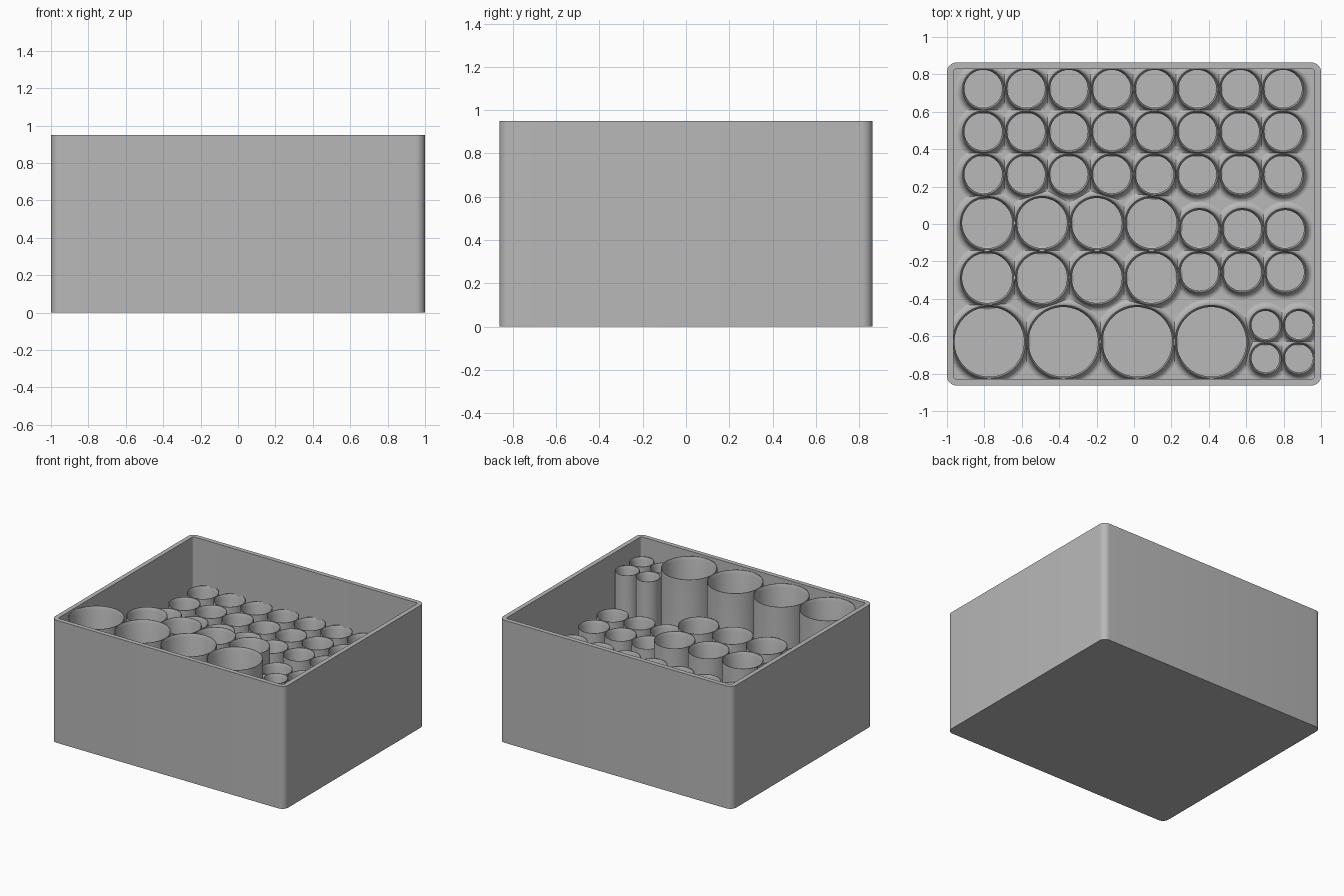
import bpy, bmesh, math

HALF_X, HALF_Y, HEIGHT = 1.0, 0.863, 0.95
WALL, FLOOR = 0.035, 0.035
SEGMENTS = 64

if "Cube" in bpy.data.objects:
    bpy.data.objects.remove(bpy.data.objects["Cube"], do_unlink=True)

grey = bpy.data.materials.new("plain grey")
grey.use_nodes = True
grey.diffuse_color = (0.48, 0.48, 0.48, 1)
grey.node_tree.nodes["Principled BSDF"].inputs["Base Color"].default_value = grey.diffuse_color


def finish(bm, name):
    """Turn a bmesh into a grey object with smooth curves and sharp edges."""
    bmesh.ops.recalc_face_normals(bm, faces=bm.faces)
    mesh = bpy.data.meshes.new(name)
    bm.to_mesh(mesh)
    bm.free()
    mesh.materials.append(grey)
    obj = bpy.data.objects.new(name, mesh)
    bpy.context.collection.objects.link(obj)
    bpy.ops.object.select_all(action="DESELECT")
    obj.select_set(True)
    bpy.context.view_layer.objects.active = obj
    bpy.ops.object.shade_smooth_by_angle(angle=math.radians(30))
    return obj


def build_box():
    """Open box: rounded upright corners, top face inset and sunk to the floor."""
    bm = bmesh.new()
    bmesh.ops.create_cube(bm, size=2)
    for v in bm.verts:
        v.co = (v.co.x * HALF_X, v.co.y * HALF_Y, HEIGHT if v.co.z > 0 else 0)
    upright = [e for e in bm.edges if abs(e.verts[0].co.z - e.verts[1].co.z) > 0.1]
    bmesh.ops.bevel(bm, geom=upright, offset=0.05, segments=8, profile=0.5, affect="EDGES")
    bm.normal_update()
    top = max(bm.faces, key=lambda f: f.calc_center_median().z)
    bmesh.ops.inset_region(bm, faces=[top], thickness=WALL)
    sunk = bmesh.ops.extrude_face_region(bm, geom=[top])["geom"]
    if top.is_valid:
        bmesh.ops.delete(bm, geom=[top], context="FACES_ONLY")
    for v in sunk:
        if isinstance(v, bmesh.types.BMVert):
            v.co.z = FLOOR
    finish(bm, "box")


def build_tube(name, x, y, radius, height):
    """Round holder: filleted foot, straight wall, chamfered mouth, flat inside floor."""
    fillet, lip, thick = 0.034, 0.004, 0.012
    profile = []
    for i in range(7):
        a = math.pi / 2 * i / 6
        profile.append((radius + fillet * (1 - math.sin(a)),
                        FLOOR + fillet * 1.5 * (1 - math.cos(a))))
    profile += [(radius, height), (radius - lip, height),
                (radius - thick, height - 0.025), (radius - thick, FLOOR + 0.003)]
    bm = bmesh.new()
    rings = []
    for r, z in profile:
        ring = []
        for k in range(SEGMENTS):
            a = math.tau * k / SEGMENTS
            # the foot ends inside the box wall
            px = max(-HALF_X + 0.02, min(HALF_X - 0.02, x + r * math.cos(a)))
            py = max(-HALF_Y + 0.02, min(HALF_Y - 0.02, y + r * math.sin(a)))
            ring.append(bm.verts.new((px, py, z)))
        rings.append(ring)
    for low, high in zip(rings, rings[1:]):
        for k in range(SEGMENTS):
            n = (k + 1) % SEGMENTS
            bm.faces.new((low[k], low[n], high[n], high[k]))
    bm.faces.new(rings[-1])
    bm.faces.new(rings[0])
    finish(bm, name)


def tube_grid(name, x0, y0, columns, rows, step, radius, height):
    """Rows of touching tubes, starting from the back left of the grid."""
    for r in range(rows):
        for c in range(columns):
            build_tube(f"{name}_{r + 1}_{c + 1}", x0 + c * step, y0 - r * step, radius, height)


build_box()
tube_grid("low_tube", -0.806, 0.723, 8, 3, 0.229, 0.113, 0.60)
tube_grid("low_side_tube", 0.35, -0.027, 3, 2, 0.229, 0.113, 0.60)
tube_grid("medium_tube", -0.785, 0.005, 4, 2, 0.293, 0.146, 0.70)
tube_grid("large_tube", -0.774, -0.63, 4, 1, 0.396, 0.198, 0.93)
tube_grid("slim_tube", 0.703, -0.54, 2, 2, 0.178, 0.087, 0.82)
